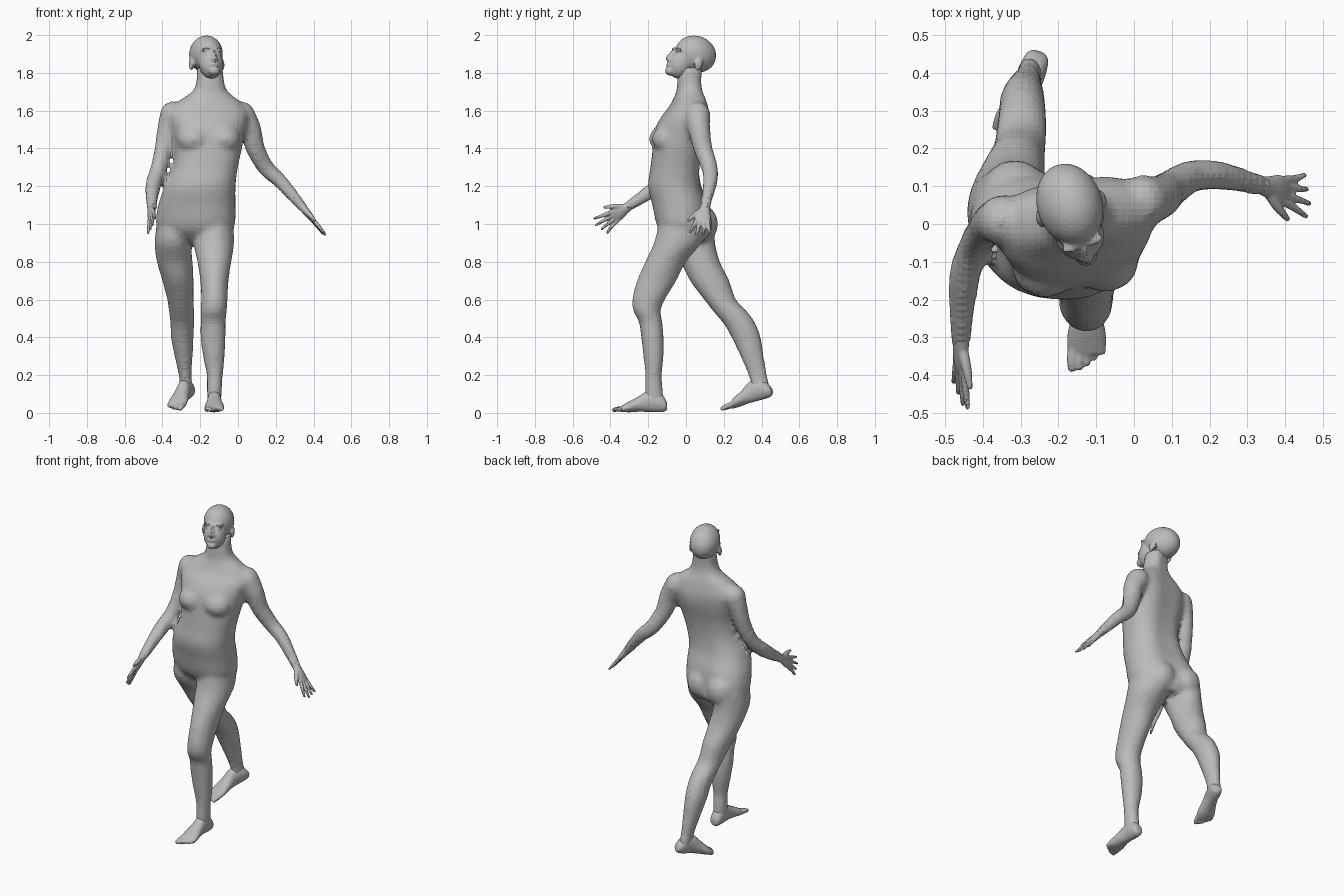
import bpy, bmesh, math
from mathutils import Matrix, Vector

cube = bpy.data.objects.get("Cube")
if cube:
    bpy.data.objects.remove(cube, do_unlink=True)

skin = bpy.data.materials.new("plain grey")
skin.use_nodes = True
GREY = (0.5, 0.5, 0.5, 1)
skin.diffuse_color = GREY
skin.node_tree.nodes["Principled BSDF"].inputs["Base Color"].default_value = GREY


def curve_through(rows, steps=4):
    """Catmull-Rom interpolation of equally long rows of values."""
    rows = [tuple(r) for r in rows]
    ends = [rows[0]] + rows + [rows[-1]]
    result = []
    for a, b, c, d in zip(ends, ends[1:], ends[2:], ends[3:]):
        for k in range(steps):
            t = k / steps
            result.append([q + 0.5 * t * (r - p + t * (2 * p - 5 * q + 4 * r - s
                           + t * (3 * (q - r) + s - p)))
                           for p, q, r, s in zip(a, b, c, d)])
    result.append(list(rows[-1]))
    return result


def loft(bm, rings, sides=24, power=1.0, groove=0.0):
    """Closed skin over rings, each given as centre and two half axes."""
    def bend(value):
        return math.copysign(abs(value) ** power, value)
    loops = []
    for centre, u, v in rings:
        loop = []
        for i in range(sides):
            angle = math.tau * i / sides
            dent = 1 - groove * max(0, math.sin(angle)) ** 14
            loop.append(bm.verts.new(centre + u * bend(math.cos(angle))
                                     + v * bend(math.sin(angle)) * dent))
        loops.append(loop)
    for low, high in zip(loops, loops[1:]):
        for i in range(sides):
            j = (i + 1) % sides
            bm.faces.new((low[i], low[j], high[j], high[i]))
    bm.faces.new(loops[0][::-1])
    bm.faces.new(loops[-1])


def stack(bm, rows, **options):
    """Loft of level ellipses: z, centre x and y, half width and depth, turn."""
    rings = []
    for z, x, y, width, depth, *turn in curve_through(rows):
        spin = Matrix.Rotation(math.radians(turn[0] if turn else 0), 3, "Z")
        rings.append((Vector((x, y, z)), spin @ Vector((width, 0, 0)),
                      spin @ Vector((0, depth, 0))))
    loft(bm, rings, **options)


def tube(bm, rows, sides=16):
    """Round limb with domed ends through points of x, y, z, radius."""
    path = [(Vector(p[:3]), p[3]) for p in curve_through(rows)]
    first = (path[0][0] - path[1][0]).normalized()
    last = (path[-1][0] - path[-2][0]).normalized()

    def dome(end, direction):
        centre, radius = end
        return [(centre + direction * radius * math.sin(a), radius * math.cos(a))
                for a in (0.5, 1.0, 1.4)]
    path = dome(path[0], first)[::-1] + path + dome(path[-1], last)
    rings = []
    for i, (centre, radius) in enumerate(path):
        along = path[min(i + 1, len(path) - 1)][0] - path[max(i - 1, 0)][0]
        u = along.cross(Vector((1, 0, 0))).normalized()
        v = along.cross(u).normalized()
        rings.append((centre, u * radius, v * radius))
    loft(bm, rings, sides)


def ball(bm, centre, radii):
    matrix = Matrix.Translation(centre) @ Matrix.Diagonal((*radii, 1))
    bmesh.ops.create_uvsphere(bm, u_segments=24, v_segments=16, radius=1, matrix=matrix)


def finish(name, bm, voxel, smoothing, matrix=Matrix()):
    """Fuse the overlapping pieces into one faceted skin."""
    bmesh.ops.recalc_face_normals(bm, faces=bm.faces)
    mesh = bpy.data.meshes.new(name)
    bm.to_mesh(mesh)
    bm.free()
    mesh.transform(matrix)
    mesh.materials.append(skin)
    obj = bpy.data.objects.new(name, mesh)
    bpy.context.collection.objects.link(obj)
    fuse = obj.modifiers.new("fuse", "REMESH")
    fuse.mode = "VOXEL"
    fuse.voxel_size = voxel
    relax = obj.modifiers.new("relax", "SMOOTH")
    relax.factor = 0.5
    relax.iterations = smoothing


# Torso, twisted between hips and shoulders
body = bmesh.new()
stack(body, [
    (0.91, -.225, .02, .09, .09, -12), (0.95, -.225, .01, .18, .13, -12),
    (1.0, -.225, -.005, .21, .145, -12), (1.1, -.218, -.025, .205, .15, -9),
    (1.2, -.2, -.055, .187, .145, -4), (1.3, -.173, -.053, .172, .135, 2),
    (1.4, -.157, -.04, .178, .135, 6), (1.5, -.155, -.02, .195, .14, 9),
    (1.57, -.155, 0, .21, .125, 9), (1.62, -.155, .015, .195, .1, 9),
    (1.66, -.152, .02, .15, .085, 9), (1.7, -.148, .02, .095, .07, 9),
    (1.75, -.147, .018, .074, .064, 12), (1.83, -.15, .025, .068, .062, 15),
], sides=40, power=0.88, groove=0.1)
# Chest and buttocks
for x, y in ((-.235, -.115), (-.075, -.1)):
    ball(body, (x, y, 1.45), (.088, .08, .075))
for x, y in ((-.315, .08), (-.155, .05)):
    ball(body, (x, y, 1.0), (.09, .09, .1))

# Legs: left one forward, right one trailing
stack(body, [
    (1.0, -.12, -.025, .095, .12), (.9, -.127, -.045, .107, .125),
    (.8, -.125, -.108, .09, .108), (.7, -.125, -.155, .075, .105),
    (.6, -.125, -.198, .07, .087), (.54, -.129, -.207, .07, .073),
    (.48, -.132, -.187, .067, .062), (.4, -.132, -.178, .067, .06),
    (.3, -.128, -.172, .058, .054), (.2, -.123, -.172, .043, .044),
    (.12, -.125, -.17, .04, .048), (.05, -.125, -.165, .036, .05)])
stack(body, [
    (1.0, -.335, .025, .095, .13), (.9, -.345, .03, .097, .125),
    (.8, -.335, .075, .095, .105), (.7, -.318, .125, .083, .105),
    (.6, -.305, .18, .07, .085), (.53, -.298, .24, .067, .09),
    (.47, -.295, .285, .063, .085), (.4, -.295, .318, .06, .078),
    (.3, -.288, .35, .048, .062), (.2, -.28, .38, .034, .05),
    (.14, -.275, .395, .035, .048), (.1, -.272, .405, .03, .04)])

# Arms: left one out to the side, right one swung forward
tube(body, [(.02, .06, 1.58, .07), (.065, .07, 1.5, .059), (.092, .09, 1.4, .051),
            (.15, .125, 1.295, .044), (.225, .128, 1.225, .039), (.345, .1, 1.085, .027)])
tube(body, [(-.345, .01, 1.58, .07), (-.375, .005, 1.5, .054), (-.395, -.015, 1.4, .047),
            (-.422, -.06, 1.29, .043), (-.45, -.15, 1.2, .042), (-.458, -.31, 1.09, .027)])
finish("body", body, 0.016, 4)

# Head, turned to its left and tipped back
head = bmesh.new()
ball(head, (0, .015, .025), (.087, .113, .097))
ball(head, (0, -.05, -.045), (.065, .066, .085))
ball(head, (0, -.093, -.105), (.03, .027, .023))
ball(head, (0, -.109, -.076), (.024, .014, .011))
tube(head, [(0, -.108, .005, .008), (0, -.12, -.022, .01), (0, -.124, -.044, .014)])
for side in (-1, 1):
    ball(head, (side * .032, -.094, .016), (.028, .016, .009))
    ball(head, (side * .03, -.094, -.008), (.014, .012, .008))
    ball(head, (side * .013, -.115, -.047), (.009, .01, .008))
    ball(head, (side * .086, .02, -.03), (.011, .023, .034))
pose = (Matrix.Translation((-.163, .03, 1.88))
        @ Matrix.Rotation(math.radians(18), 4, "Z")
        @ Matrix.Rotation(math.radians(-18), 4, "X"))
finish("head", head, 0.008, 2, pose)


# Hands: palm, four spread fingers and a thumb
def hand(name, wrist, forward, thumbward):
    wrist, f = Vector(wrist), Vector(forward).normalized()
    c = Vector(thumbward)
    c = (c - f * c.dot(f)).normalized()
    n = f.cross(c)
    bm = bmesh.new()

    def at(along, across):
        return wrist + f * along + c * across
    palm = [(-.02, .023, .022), (.02, .03, .02), (.06, .04, .017), (.095, .036, .011)]
    loft(bm, [(at(a, 0), c * w, n * t) for a, w, t in curve_through(palm)])
    for i in range(4):
        across = .028 - .019 * i
        reach = .19 - .012 * abs(i - 1)
        tube(bm, [(*at(.075, across), .011), (*at(.13, across * 1.4), .01),
                  (*at(reach, across * 1.9), .007)], 10)
    tube(bm, [(*at(.02, .016), .015), (*at(.06, .048), .013), (*at(.1, .072), .008)], 10)
    finish(name, bm, 0.005, 1)


hand("left_hand", (.345, .1, 1.085), (.62, -.15, -.76), (.1, -1, 0))
hand("right_hand", (-.458, -.31, 1.09), (0, -.82, -.57), (.3, -.1, .95))


# Feet: heel to ball, then five toes
def foot(name, inner, heel, turn, tip):
    bm = bmesh.new()
    rows = [(0, .02, .015, .05), (-.015, .032, .003, .08), (-.05, .037, 0, .11),
            (-.1, .037, .002, .115), (-.15, .043, .003, .085), (-.2, .052, 0, .058),
            (-.245, .05, .002, .032)]
    loft(bm, [(Vector((0, y, (low + top) / 2)), Vector((w, 0, 0)),
               Vector((0, 0, (top - low) / 2))) for y, w, low, top in curve_through(rows)])
    for i in range(5):
        x, size = inner * (.039 - .0195 * i), .014 - .0012 * i
        end = -.28 + .003 * i * i
        tube(bm, [(x * .9, -.2, .022, size), (x, end + .025, .018, size),
                  (x, end, .013, size * .85)], 10)
    matrix = (Matrix.Translation(heel) @ Matrix.Rotation(math.radians(turn), 4, "Z")
              @ Matrix.Rotation(math.radians(tip), 4, "X"))
    finish(name, bm, 0.006, 1, matrix)


foot("left_foot", -1, (-.125, -.1, .003), 0, 0)
foot("right_foot", 1, (-.248, .462, .087), -20, 16)
